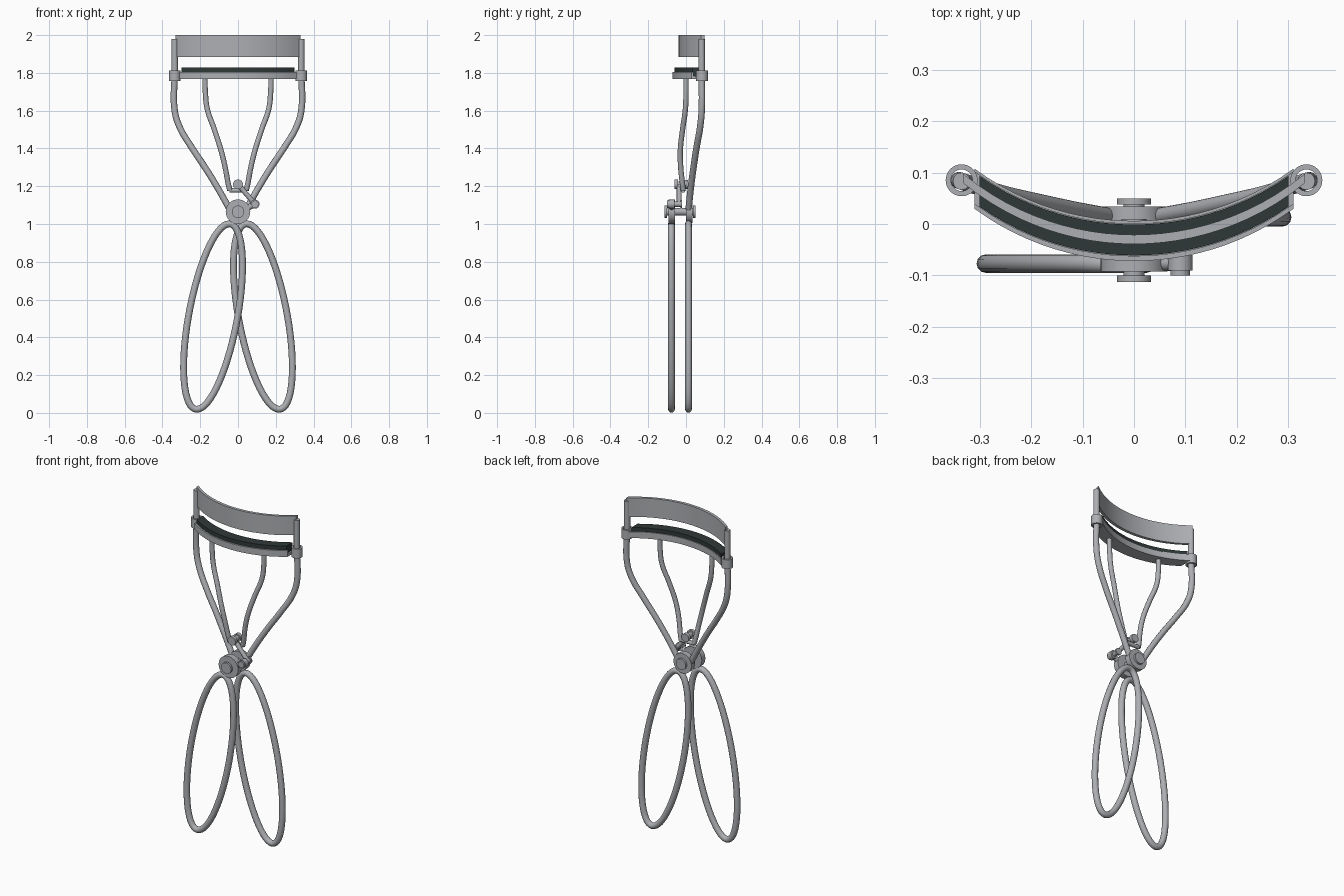
import bpy, bmesh, math
from mathutils import Vector

if "Cube" in bpy.data.objects:
    bpy.data.objects.remove(bpy.data.objects["Cube"])


def material(name, rgb):
    m = bpy.data.materials.new(name)
    m.diffuse_color = (*rgb, 1)
    m.use_nodes = True
    m.node_tree.nodes["Principled BSDF"].inputs["Base Color"].default_value = m.diffuse_color
    return m


STEEL = material("brushed steel", (0.42, 0.43, 0.45))
RUBBER = material("dark rubber", (0.028, 0.04, 0.038))


def finish(ob, mat, angle=35):
    ob.data.materials.clear()
    ob.data.materials.append(mat)
    bpy.ops.object.select_all(action='DESELECT')
    ob.select_set(True)
    bpy.context.view_layer.objects.active = ob
    if ob.type == 'CURVE':
        bpy.ops.object.convert(target='MESH')
        ob = bpy.context.object
    bpy.ops.object.shade_smooth_by_angle(angle=math.radians(angle))
    return ob


def tube(name, pts, r, closed=False, smooth=True):
    """Round wire through the points."""
    cu = bpy.data.curves.new(name, 'CURVE')
    cu.dimensions = '3D'
    cu.bevel_depth = r
    cu.bevel_resolution = 4
    cu.use_fill_caps = True
    cu.resolution_u = 6
    sp = cu.splines.new('BEZIER' if smooth else 'POLY')
    if smooth:
        sp.bezier_points.add(len(pts) - 1)
        for b, p in zip(sp.bezier_points, pts):
            b.co = p
            b.handle_left_type = b.handle_right_type = 'AUTO'
    else:
        sp.points.add(len(pts) - 1)
        for b, p in zip(sp.points, pts):
            b.co = (*p, 1)
    sp.use_cyclic_u = closed
    ob = bpy.data.objects.new(name, cu)
    bpy.context.collection.objects.link(ob)
    return finish(ob, STEEL, 50)


def mesh_object(name, bm, mat):
    bmesh.ops.recalc_face_normals(bm, faces=bm.faces)
    me = bpy.data.meshes.new(name)
    bm.to_mesh(me)
    bm.free()
    ob = bpy.data.objects.new(name, me)
    bpy.context.collection.objects.link(ob)
    return finish(ob, mat)


def lathe(name, profile, origin, axis, n=32):
    """Spin a closed or axis-to-axis (radius, height) profile about an axis."""
    bm = bmesh.new()
    q = Vector((0, 0, 1)).rotation_difference(Vector(axis))
    o = Vector(origin)
    rings = []
    for i in range(n):
        a = 2 * math.pi * i / n
        rings.append([bm.verts.new(o + q @ Vector((r * math.cos(a), r * math.sin(a), h)))
                      for r, h in profile])
    for i in range(n):
        a, b = rings[i], rings[(i + 1) % n]
        for j in range(len(profile)):
            k = (j + 1) % len(profile)
            bm.faces.new((a[j], a[k], b[k], b[j]))
    bmesh.ops.remove_doubles(bm, verts=bm.verts, dist=1e-5)
    bmesh.ops.dissolve_degenerate(bm, edges=bm.edges, dist=1e-5)
    return mesh_object(name, bm, STEEL)


def pin(name, x, z, steps):
    """Stepped pin along y: steps are (radius, y start, y end)."""
    prof = [(0, steps[0][1])]
    for r, y0, y1 in steps:
        prof += [(r, y0), (r, y1)]
    prof.append((0, steps[-1][2]))
    return lathe(name, prof, (x, 0, z), (0, 1, 0))


def sweep_arc(name, section, half, mat, n=24):
    """Sweep a (y, z) section along the curved jaw line."""
    R = 0.524
    bm = bmesh.new()
    rows = []
    for i in range(n + 1):
        x = half * (2 * i / n - 1)
        s = R - math.sqrt(R * R - x * x)
        rows.append([bm.verts.new((x, y + s, z)) for y, z in section])
    m = len(section)
    for a, b in zip(rows, rows[1:]):
        for j in range(m):
            bm.faces.new((a[j], a[(j + 1) % m], b[(j + 1) % m], b[j]))
    bm.faces.new(rows[0])
    bm.faces.new(rows[-1])
    return mesh_object(name, bm, mat)


def rect(y0, y1, z0, z1):
    return [(y0, z0), (y1, z0), (y1, z1), (y0, z1)]


# Jaws: upper plate, channel tray and rubber pad
sweep_arc("upper_plate", rect(-0.039, -0.021, 1.885, 2.0), 0.332, STEEL)
sweep_arc("pad_tray", [(-0.072, 1.767), (0.006, 1.767), (0.006, 1.805), (0.0, 1.805),
                       (0.0, 1.783), (-0.062, 1.783), (-0.062, 1.805), (-0.072, 1.805)],
          0.31, STEEL)
sweep_arc("rubber_pad", rect(-0.061, -0.001, 1.783, 1.828), 0.30, RUBBER)

for s, side in ((-1, "left"), (1, "right")):
    # Outer frame rod
    tube("frame_rod_" + side,
         [(s * x, y, z) for x, y, z in (
             (0.335, 0.083, 1.98), (0.335, 0.083, 1.8), (0.335, 0.083, 1.6),
             (0.31, 0.075, 1.515), (0.245, 0.056, 1.405), (0.175, 0.04, 1.30),
             (0.11, 0.026, 1.195), (0.045, 0.014, 1.08))], 0.017)
    # Guide collar sliding on the rod
    lathe("guide_collar_" + side,
          [(0.021, 1.757), (0.031, 1.757), (0.031, 1.813), (0.021, 1.813)],
          (s * 0.335, 0.085, 0), (0, 0, 1))
    # Finger loop, a slanted ellipse
    y = -0.077 if s < 0 else 0.013
    loop = []
    for i in range(64):
        t = 2 * math.pi * i / 64
        loop.append((-s * (-0.132 + 0.156 * math.sin(t + 0.58)) * 1.0, y,
                     0.51 + 0.491 * math.cos(t)))
    if s < 0:
        loop = [(px, py, pz) for px, py, pz in loop]
    tube("finger_loop_" + side, loop, 0.018, True, False)

# Inner wire carrying the tray, one piece with a short cross bar
half = [(0.175, 0.0, 1.775), (0.173, 0.0, 1.70), (0.163, -0.003, 1.61), (0.125, -0.018, 1.50),
        (0.09, -0.03, 1.39), (0.068, -0.028, 1.30), (0.05, -0.018, 1.205), (0.043, -0.015, 1.177)]
for s, side in ((-1, "left"), (1, "right")):
    tube("lift_wire_" + side, [(s * x, y, z) for x, y, z in half], 0.014)
tube("lift_wire_bar", [(-0.045, -0.015, 1.178), (0.045, -0.015, 1.178)], 0.012, smooth=False)

# Pivot: two hub discs on a headed pin
pin("front_hub", 0, 1.065, [(0.065, -0.092, -0.058)])
pin("back_hub", 0, 1.065, [(0.06, 0.0, 0.034)])
pin("pivot_pin", 0, 1.065, [(0.033, -0.113, -0.1), (0.02, -0.1, 0.038), (0.033, 0.038, 0.05)])

# Drive arm and link from the front handle to the lift wire
tube("drive_arm", [(0.02, -0.075, 1.07), (0.09, -0.075, 1.105)], 0.016, smooth=False)
pin("drive_pin", 0.09, 1.105, [(0.019, -0.1, -0.09), (0.024, -0.09, -0.06),
                               (0.014, -0.06, -0.03), (0.02, -0.03, -0.02)])
tube("drive_link", [(0.09, -0.036, 1.105), (0.0, -0.036, 1.21)], 0.013, smooth=False)
pin("lift_pin", 0, 1.21, [(0.026, -0.062, -0.043), (0.016, -0.043, -0.01), (0.024, -0.01, 0.01)])
